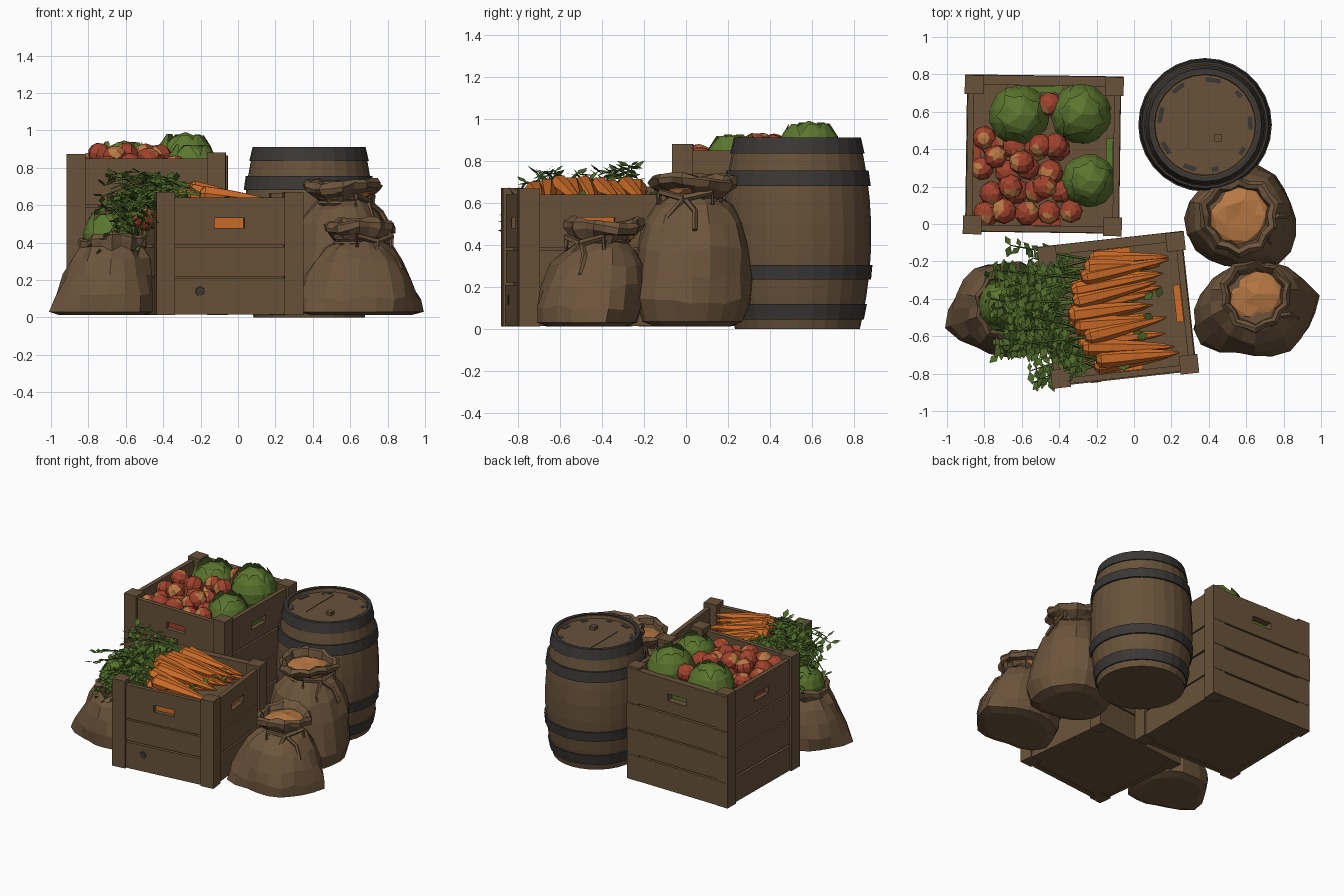
import bpy, bmesh, math, random
from mathutils import Vector, Matrix

if "Cube" in bpy.data.objects:
    bpy.data.objects.remove(bpy.data.objects["Cube"])
random.seed(7)
R = random.uniform

def mat(name, c):
    m = bpy.data.materials.new(name)
    m.diffuse_color = (*c, 1)
    m.use_nodes = True
    m.node_tree.nodes["Principled BSDF"].inputs["Base Color"].default_value = m.diffuse_color
    return m
WOOD = mat("wood brown", (0.138, 0.084, 0.042))
SACK = mat("burlap brown", (0.152, 0.09, 0.045))
IRON = mat("iron grey", (0.043, 0.039, 0.036))
CARROT = mat("carrot orange", (0.62, 0.15, 0.02))
RED = mat("tomato red", (0.36, 0.055, 0.026))
TAN = mat("grain tan", (0.48, 0.19, 0.058))
CABB = mat("cabbage green", (0.105, 0.182, 0.028))
LEAF = mat("leaf green", (0.072, 0.135, 0.021))

def finish(name, bm, *mats, fix=True):
    if fix:
        bmesh.ops.recalc_face_normals(bm, faces=bm.faces)
    me = bpy.data.meshes.new(name)
    bm.to_mesh(me)
    bm.free()
    for m in mats:
        me.materials.append(m)
    o = bpy.data.objects.new(name, me)
    bpy.context.collection.objects.link(o)
    return o

def box(bm, x0, x1, y0, y1, z0, z1, M=Matrix()):
    T = M @ Matrix.Translation(((x0+x1)/2, (y0+y1)/2, (z0+z1)/2)) @ Matrix.Diagonal((x1-x0, y1-y0, z1-z0, 1))
    bmesh.ops.create_cube(bm, size=1, matrix=T)

def loft(bm, rings, caps=True, closed=False):
    vr = [[bm.verts.new(p) for p in r] for r in rings]
    n = len(vr[0])
    for a, b in list(zip(vr, vr[1:])) + ([(vr[-1], vr[0])] if closed else []):
        for i in range(n):
            bm.faces.new((a[i], a[(i+1) % n], b[(i+1) % n], b[i]))
    if caps and not closed:
        bm.faces.new(vr[0][::-1])
        bm.faces.new(vr[-1])

def circle(c, r, z, n):
    return [(c[0]+r*math.cos(2*math.pi*i/n), c[1]+r*math.sin(2*math.pi*i/n), z) for i in range(n)]

def tube(bm, pts, radii, n=6):
    rings = []
    for i, p in enumerate(pts):
        d = (pts[min(i+1, len(pts)-1)] - pts[max(i-1, 0)]).normalized()
        u = d.cross(Vector((0.13, 0.2, 1))).normalized()
        w = d.cross(u)
        rings.append([p + radii[i]*(math.cos(2*math.pi*k/n)*u + math.sin(2*math.pi*k/n)*w) for k in range(n)])
    loft(bm, rings)

# Crates: corner posts, slats, top boards with a handle slot, floor and inner fill
# fills gives the produce seen behind the front, right, back and left slots
def crate(name, cx, cy, rot, hx, hy, top, slats, fill, fills):
    M = Matrix.Translation((cx, cy, 0)) @ Matrix.Rotation(math.radians(rot), 4, 'Z')
    bm = bmesh.new()
    for sx in (-1, 1):
        for sy in (-1, 1):
            box(bm, sx*hx-.05, sx*hx+.05, sy*hy-.05, sy*hy+.05, .012, top+R(0, .025), M)
    for k in range(4):
        along, out = (hx, hy) if k % 2 == 0 else (hy, hx)
        S = M @ Matrix.Rotation(k*math.pi/2, 4, 'Z')
        y0 = -out-.052 if k == 2 else -out-.033
        y1, w = -out, along+(.048 if k == 2 else 0)
        for a, b in slats[:-1]:
            box(bm, -w, w, y0-R(0, .006), y1, a, b, S)
        a, b = slats[-1]
        m = a+(b-a)*.47
        box(bm, -w, w, y0, y1, a, m-.026, S)
        box(bm, -w, w, y0, y1, m+.026, b, S)
        box(bm, -w, -.08, y0, y1, m-.026, m+.026, S)
        box(bm, .08, w, y0, y1, m-.026, m+.026, S)
        pb = bmesh.new()
        box(pb, -.1, .1, -out+.002, -out+.04, m-.05, m+.03, S)
        finish(f"{name}_slot_produce_{k}", pb, fills[k])
    box(bm, -hx, hx, -hy, hy, .02, fill, M)
    finish(name, bm, WOOD)
    return M

MB = crate("back_crate", -.485, .365, -.8, .375, .375, .865,
           [(.015, .2), (.212, .395), (.407, .588), (.6, .85)], .68, (RED, CABB, CABB, RED))
MF = crate("front_crate", -.085, -.46, 6.3, .345, .33, .655,
           [(.015, .21), (.22, .376), (.386, .64)], .46, (CARROT, CARROT, CARROT, LEAF))

# Dark knot in the front crate's lowest slat
bm = bmesh.new()
bmesh.ops.create_cone(bm, cap_ends=True, segments=7, radius1=.028, radius2=.024, depth=.008,
                      matrix=MF @ Matrix.Translation((-.16, -.368, .14)) @ Matrix.Rotation(math.pi/2, 4, 'X'))
finish("wood_knot", bm, IRON)

# Barrel: bulged body with recessed lid, iron bands, bung
BC = (.38, .53)
def brad(z):
    return .352 - .055*((z-.45)/.45)**2
bm = bmesh.new()
zs = [0, .06, .15, .27, .38, .5, .62, .73, .83, .903]
loft(bm, [circle(BC, brad(z), z, 28) for z in zs] + [circle(BC, .272, .903, 28), circle(BC, .268, .88, 28)])
box(bm, BC[0]+.05, BC[0]+.09, BC[1]-.09, BC[1]-.05, .87, .905)
finish("barrel", bm, WOOD)
bm = bmesh.new()
for a, b, o, w in ((.045, .12, .009, .01), (.235, .305, .011, .01), (.68, .755, .012, .01), (.835, .91, .008, .018)):
    loft(bm, [circle(BC, brad(a)-w, a, 28), circle(BC, brad(a)+o, a, 28),
              circle(BC, brad(b)+o, b, 28), circle(BC, brad(b)-w, b, 28)], closed=True)
for k in range(9):  # dark worn patches round the lid
    T = Matrix.Translation((*BC, 0)) @ Matrix.Rotation(k*.7+R(0, .3), 4, 'Z')
    box(bm, .23, .255, R(-.05, -.03), R(.0, .05), .877, .883, T)
box(bm, BC[0]-.092, BC[0]-.088, BC[1]-.13, BC[1]+.2, .877, .883)
finish("barrel_bands", bm, IRON)

# Sacks: lofted body, tied neck, flared collar, pulled-out bottom corners
def sack(name, base, topc, sx, sy, prof, ears, fill_z, fill_r, fill_mat, tie):
    n, bm, rings = 20, bmesh.new(), []
    H = max(p[1] for p in prof)
    ph = R(0, 6)
    for r, z in prof:
        t = z/H
        c = Vector(base).lerp(Vector(topc), t)
        ring = []
        for i in range(n):
            a = 2*math.pi*i/n
            k = 1 + .04*math.sin(3*a+ph+3*t) + .05*t*(1 if i % 2 else -1)*(t > .6) + R(-.03, .03)
            for ea, es in ears:
                k += es*max(0, math.cos(a-ea))**14*max(0, 1-z/.22)
            e = max(0, 1-t)
            ring.append((c[0]+r*k*math.cos(a)*(1+(sx-1)*e), c[1]+r*k*math.sin(a)*(1+(sy-1)*e),
                         z+(.016*math.sin(2*a+ph)+R(-.01, .01) if t > .85 else R(-.015, .015)*(t > .1))))
        rings.append(ring)
    loft(bm, rings)
    if tie:
        tz, tr, ta = tie
        c = Vector(base).lerp(Vector(topc), tz/H)
        for dz in (-.012, .012):
            loft(bm, [[(c.x+(tr+rr*math.cos(q))*math.cos(2*math.pi*i/16),
                        c.y+(tr+rr*math.cos(q))*math.sin(2*math.pi*i/16), tz+dz+rr*math.sin(q))
                       for i in range(16)] for rr, q in [(.016, j*math.pi/2) for j in range(4)]], closed=True)
        for s, l in ((-.35, .22), (.35, .15)):  # hanging cord ends and bow loops
            d0, d1 = Vector((math.cos(ta), math.sin(ta), 0)), Vector((math.cos(ta+s), math.sin(ta+s), 0))
            p = Vector((c.x, c.y, tz))
            tube(bm, [p+d0*(tr+.015), p+d1*(tr+.075)-Vector((0, 0, l*.4)), p+d1*(tr+.125)-Vector((0, 0, l))], [.014, .014, .013], 5)
            d2 = Vector((math.cos(ta+s*2.4), math.sin(ta+s*2.4), 0))
            tube(bm, [p+d0*(tr+.02), p+d2*(tr+.05)+Vector((0, 0, .03)), p+d2*(tr+.05)-Vector((0, 0, .03))], [.018, .016, .01], 5)
    finish(name, bm, SACK)
    bm = bmesh.new()
    bmesh.ops.create_icosphere(bm, subdivisions=2, radius=1)
    for v in bm.verts:
        v.co = Vector((topc[0]+v.co.x*fill_r, topc[1]+v.co.y*fill_r, fill_z+v.co.z*.045*R(.6, 1.3)))
    finish(name+"_contents", bm, fill_mat)

sack("tall_sack", (.58, .025), (.56, .045), 1.05, .97,
     [(.18, .012), (.245, .035), (.28, .13), (.282, .25), (.27, .38), (.235, .5), (.18, .58), (.125, .625),
      (.15, .65), (.195, .675), (.208, .705), (.19, .73), (.165, .72), (.15, .67)],
     [(-.9, .2), (2.4, .1), (1, .08)], .665, .16, TAN, (.622, .128, -.35))
sack("short_sack", (.645, -.48), (.65, -.375), 1.2, .97,
     [(.19, .012), (.245, .03), (.262, .1), (.253, .2), (.222, .3), (.17, .37), (.118, .41),
      (.145, .435), (.18, .465), (.188, .495), (.17, .52), (.15, .505), (.135, .465)],
     [(.28, .35), (3.75, .25)], .455, .145, TAN, (.407, .122, -.8))
sack("left_sack", (-.7, -.46), (-.67, -.44), 1.04, 1.0,
     [(.2, .012), (.245, .03), (.256, .12), (.24, .22), (.21, .31), (.17, .37),
      (.178, .395), (.18, .42), (.16, .44), (.14, .4)],
     [(3.5, .32), (2.2, .1), (5.3, .12)], .42, .15, LEAF, None)

# Cabbages: faceted heart wrapped by curved outer leaves
def cabbage(i, c, r):
    bm = bmesh.new()
    bmesh.ops.create_icosphere(bm, subdivisions=2, radius=r, matrix=Matrix.Translation(c))
    for v in bm.verts:
        v.co += (v.co-Vector(c))*R(-.04, .04)
    for k in range(7):
        M = Matrix.Translation(c) @ Matrix.Rotation(k*4*math.pi/7+R(-.2, .2), 4, 'Z')
        grid = []
        for u in range(5):
            el = -.7 + u*.42
            wid = (.45, .65, .7, .55, .2)[u]
            rr = r*(1.03+.03*(k % 3)+(.09 if u == 4 else 0))
            grid.append([bm.verts.new(M @ Vector((rr*math.cos(el)*math.cos(w*wid), rr*math.cos(el)*math.sin(w*wid),
                         rr*math.sin(el)))) for w in (-1, -.4, .4, 1)])
        for a, b in zip(grid, grid[1:]):
            for j in range(3):
                bm.faces.new((a[j], a[j+1], b[j+1], b[j]))
    finish(f"cabbage_{i}", bm, CABB, fix=False)
for i, (c, r) in enumerate([((-.61, .58, .79), .155), ((-.28, .585, .83), .155), ((-.24, .23, .79), .138),
                            ((-.69, -.43, .43), .13)]):
    cabbage(i, c, r)

# Tomatoes: faceted balls, each with a pale patch
bm = bmesh.new()
spots = [(-.80+.118*i+(.05 if j % 2 else 0)+R(-.015, .015), .06+.115*j+R(-.015, .015), .79+R(-.01, .03))
         for j in range(4) for i in range(5) if not (i > 3 and j > 0)]
spots += [(-.74, .36, .875), (-.6, .33, .87), (-.66, .2, .855), (-.5, .42, .87), (-.48, .2, .845), (-.45, .64, .86),
          (-.42, .42, .86), (-.8, .46, .82), (-.5, -.5, .53)]
for p in spots:
    d = Vector((R(-1, .6), R(-1, .6), R(.1, 1))).normalized()
    vs = bmesh.ops.create_uvsphere(bm, u_segments=8, v_segments=6, radius=R(.064, .074), matrix=Matrix.Translation(p)
                                   @ Matrix.Rotation(R(0, 1), 4, d) @ Matrix.Diagonal((1, 1, .9, 1)))['verts']
    for f in {f for v in vs for f in v.link_faces}:
        f.material_index = int((f.calc_center_median()-Vector(p)).normalized().dot(d) > .77)
finish("tomatoes", bm, RED, TAN)

# Carrots: tapered roots lying in two layers, tips to the right
bm, heads = bmesh.new(), []
for k in range(19):
    lay = int(k >= 10)
    y = -.28+.062*(k % 10)+(.03 if lay else 0)+R(-.01, .01)
    edge = abs(y)/.3
    x0 = -.26+.13*edge**2+lay*.02+R(-.03, .03)
    a = MF @ Vector((x0, y, .61+.08*lay-.02*edge+R(-.02, .02)))
    b = MF @ Vector((min(.3, x0+R(.38, .5)), max(-.27, min(.27, y+R(-.05, .06))), .57+.03*lay+R(-.02, .01)))
    rr = R(.042, .054)
    tube(bm, [a.lerp(b, t) for t in (0, .05, .3, .6, .88, 1)], [rr*s for s in (.5, 1, .92, .68, .38, .08)], 7)
    heads.append(a)
finish("carrots", bm, CARROT)

# Carrot tops: drooping stems with pairs of small leaflets
bm = bmesh.new()
for n, h in enumerate(heads*3):
    L, up = R(.24, .48), R(.08, .27)
    drop = R(.12, .56)
    side = R(-.13, .13) + (-.47-h.y)*.12
    pts = [h + Vector((-L*t, side*t, up*t-drop*t*t)) for t in [i/8 for i in range(9)]]
    tube(bm, pts, [.009-.0007*i for i in range(9)], 3)
    for i in range(2, 9):
        for s in (-1, 1):
            d = Vector((R(-.8, .3), s*R(.4, 1), R(-.5, .6))).normalized()
            w = d.cross(Vector((R(-.4, .4), R(-.4, .4), 1))).normalized()
            l, p = R(.045, .08), pts[i]
            bm.faces.new([bm.verts.new(q) for q in (p, p+d*l*.5+w*l*.28, p+d*l, p+d*l*.5-w*l*.28)])
for k in range(24):  # loose sprigs among the roots
    p = MF @ Vector((R(-.2, .26), R(-.27, .27), R(.58, .63)))
    d = Vector((R(-1, 1), R(-1, 1), .3)).normalized()*.07
    w = d.cross(Vector((0, 0, 1)))*.35
    bm.faces.new([bm.verts.new(q) for q in (p, p+d*.5+w, p+d, p+d*.5-w)])
finish("carrot_tops", bm, LEAF, fix=False)
